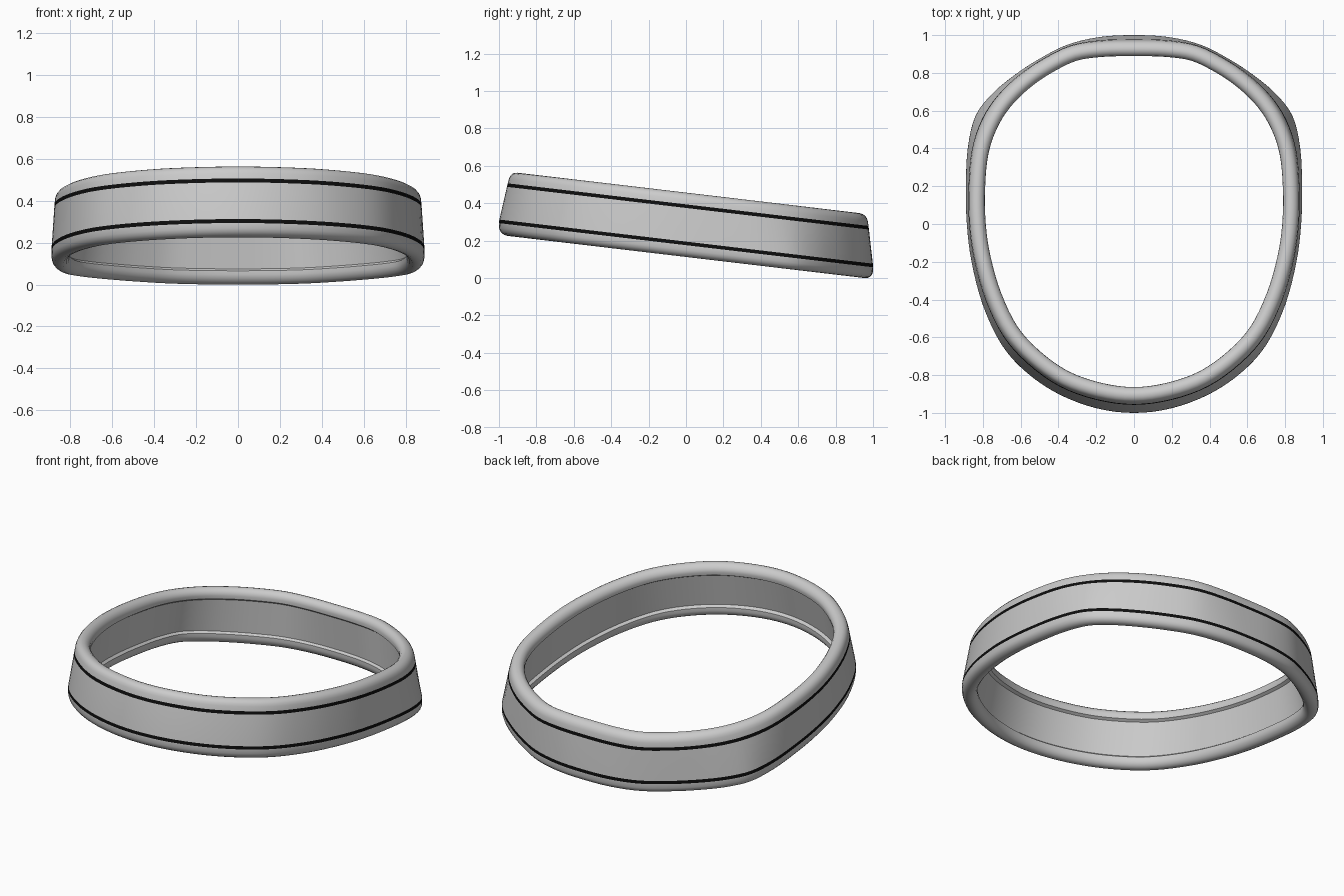
import bpy, bmesh
from mathutils import Vector

if "Cube" in bpy.data.objects:
    bpy.data.objects.remove(bpy.data.objects["Cube"])

def material(name, value):
    m = bpy.data.materials.new(name)
    m.diffuse_color = (value, value, value, 1)
    m.use_nodes = True
    m.node_tree.nodes["Principled BSDF"].inputs["Base Color"].default_value = m.diffuse_color
    return m

# Half outlines (x >= 0) from front centre to back centre
LOWER = [(0, -1), (.2, -.975), (.4, -.9), (.57, -.785), (.7, -.64), (.8, -.43),
         (.86, -.2), (.885, 0), (.89, .2), (.88, .4), (.84, .57), (.75, .69),
         (.63, .79), (.5, .875), (.35, .95), (.18, .99), (0, 1)]
UPPER = [(0, -.955), (.195, -.93), (.39, -.86), (.56, -.74), (.69, -.595), (.785, -.4),
         (.845, -.19), (.872, 0), (.875, .2), (.857, .39), (.805, .55), (.72, .68),
         (.605, .79), (.48, .875), (.335, .945), (.175, .972), (0, .977)]

def closed_loop(half, steps=4):
    """Mirror a half outline and smooth it with a Catmull-Rom spline."""
    pts = [Vector(p) for p in half + [(-x, y) for x, y in half[-2:0:-1]]]
    n, out = len(pts), []
    for i in range(n):
        a, b, c, d = (pts[(i + k) % n] for k in (-1, 0, 1, 2))
        for s in range(steps):
            t = s / steps
            out.append(.5 * (2*b + (c - a)*t + (2*a - 5*b + 4*c - d)*t*t
                             + (3*b - a - 3*c + d)*t**3))
    return out

# Cross-section: (height from centre line, inward offset)
LOW_HALF = [(-.09, 0), (-.109, 0), (-.135, .001), (-.15, .006), (-.162, .016),
            (-.169, .029), (-.172, .044), (-.169, .058), (-.16, .071),
            (-.146, .081), (-.13, .085), (-.111, .085), (-.1, .07)]
PROFILE = LOW_HALF + [(-v, o) for v, o in reversed(LOW_HALF)]
N = len(PROFILE)
STRIPES = (0, N - 2)      # outer profile segments painted black

lower, upper = closed_loop(LOWER), closed_loop(UPPER)
count = len(lower)
bm = bmesh.new()
rings = []
for i in range(count):
    tangent = (lower[(i + 1) % count] - lower[i - 1]).normalized()
    inward = Vector((-tangent.y, tangent.x))
    ring = []
    for v, o in PROFILE:
        t = min(1.2, max(0, (v + .1) / .2))
        p = lower[i].lerp(upper[i], t) + inward * o
        ring.append(bm.verts.new((p.x, p.y, .298 - .118 * p.y + v)))
    rings.append(ring)
for i in range(count):
    a, b = rings[i], rings[(i + 1) % count]
    for k in range(N):
        j = (k + 1) % N
        f = bm.faces.new((a[k], a[j], b[j], b[k]))
        f.material_index = int(k in STRIPES)
bmesh.ops.recalc_face_normals(bm, faces=bm.faces)

# Stand the band on the ground
low = min(v.co.z for v in bm.verts)
bmesh.ops.translate(bm, vec=(0, 0, -low), verts=bm.verts)

mesh = bpy.data.meshes.new("headband")
bm.to_mesh(mesh)
bm.free()
mesh.materials.append(material("light grey", .6))
mesh.materials.append(material("black stripe", .004))
band = bpy.data.objects.new("headband", mesh)
bpy.context.collection.objects.link(band)
bpy.context.view_layer.objects.active = band
band.select_set(True)
bpy.ops.object.shade_smooth_by_angle(angle=.6)
